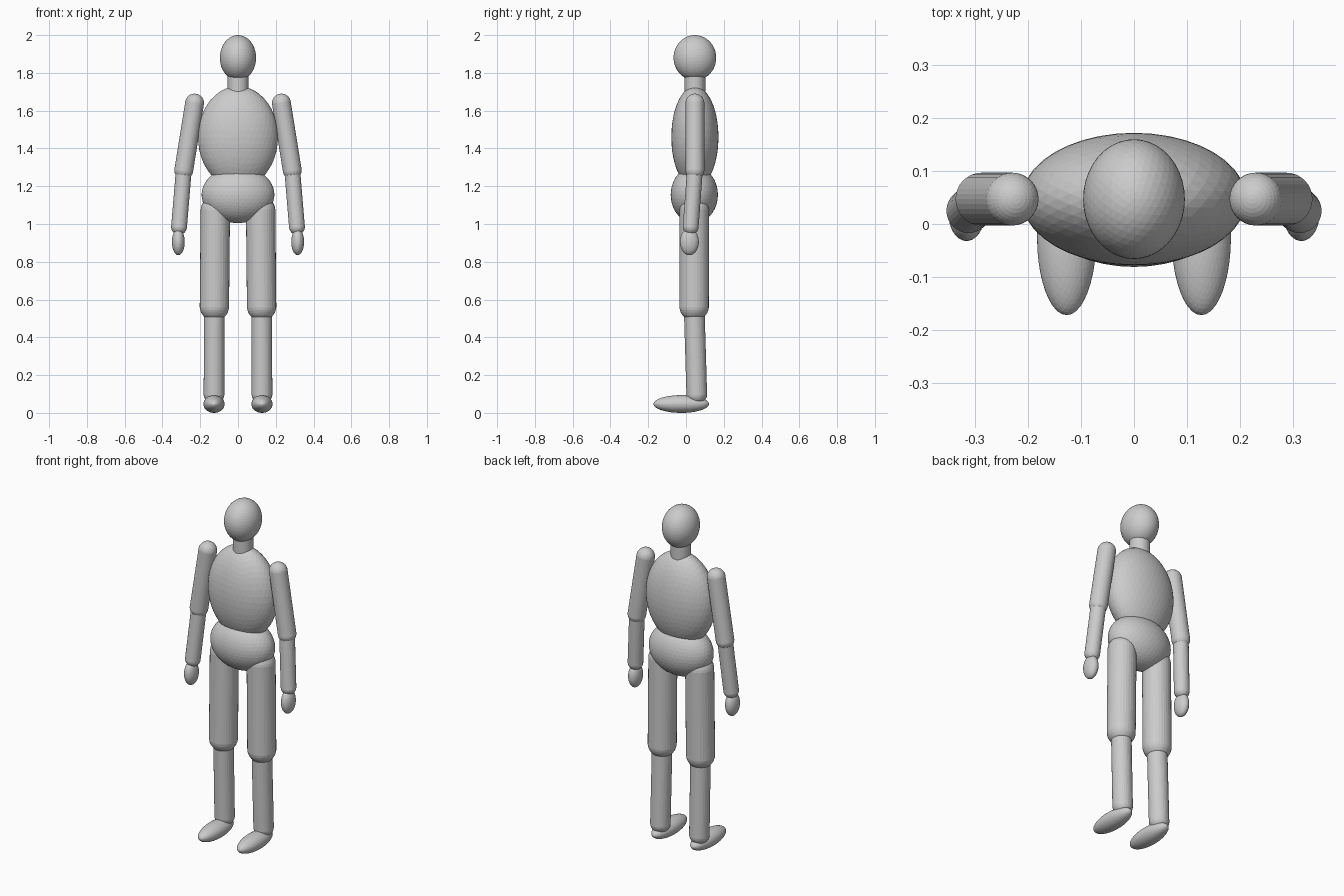
import bpy, bmesh
from mathutils import Matrix, Vector

if "Cube" in bpy.data.objects:
    bpy.data.objects.remove(bpy.data.objects["Cube"])

CY = 0.047  # depth of the body's centre line


def finish(name, bm):
    mesh = bpy.data.meshes.new(name)
    bm.to_mesh(mesh)
    bm.free()
    obj = bpy.data.objects.new(name, mesh)
    bpy.context.collection.objects.link(obj)
    return obj


def ellipsoid(name, centre, radii):
    bm = bmesh.new()
    m = Matrix.Translation(centre) @ Matrix.Diagonal((*radii, 1))
    bmesh.ops.create_icosphere(bm, subdivisions=4, radius=1, matrix=m)
    return finish(name, bm)


def capsule(name, a, b, r):
    """Round-ended limb whose end-cap centres are a and b."""
    a, b = Vector(a), Vector(b)
    axis = b - a
    bm = bmesh.new()
    # An odd ring count leaves no equator, so the halves can be pulled apart
    bmesh.ops.create_uvsphere(bm, u_segments=32, v_segments=17, radius=r)
    for v in bm.verts:
        v.co.z += axis.length / 2 * (1 if v.co.z > 0 else -1)
    rot = axis.to_track_quat('Z', 'Y').to_matrix().to_4x4()
    bm.transform(Matrix.Translation((a + b) / 2) @ rot)
    return finish(name, bm)


# Head, neck and trunk
ellipsoid("head", (0, CY, 1.88), (0.096, 0.113, 0.12))
bm = bmesh.new()
bmesh.ops.create_cone(bm, cap_ends=True, segments=32, radius1=0.055, radius2=0.055,
                      depth=0.12, matrix=Matrix.Translation((0, CY, 1.76)))
finish("neck", bm)
ellipsoid("chest", (0, CY, 1.46), (0.212, 0.125, 0.27))
ellipsoid("pelvis", (0, 0.044, 1.155), (0.193, 0.125, 0.15))

# Arms and legs
for side, s in (("right", -1), ("left", 1)):
    elbow = (s * 0.287, CY, 1.285)
    knee = (s * 0.125, 0.043, 0.565)
    capsule(f"{side}_upper_arm", (s * 0.23, CY, 1.64), elbow, 0.05)
    capsule(f"{side}_forearm", elbow, (s * 0.312, 0.025, 0.985), 0.042)
    ellipsoid(f"{side}_hand", (s * 0.316, 0.018, 0.905), (0.034, 0.05, 0.07))
    capsule(f"{side}_thigh", (s * 0.12, 0.044, 1.07), knee, 0.078)
    capsule(f"{side}_shin", knee, (s * 0.127, 0.057, 0.1), 0.055)
    ellipsoid(f"{side}_foot", (s * 0.127, -0.025, 0.047), (0.056, 0.147, 0.047))
